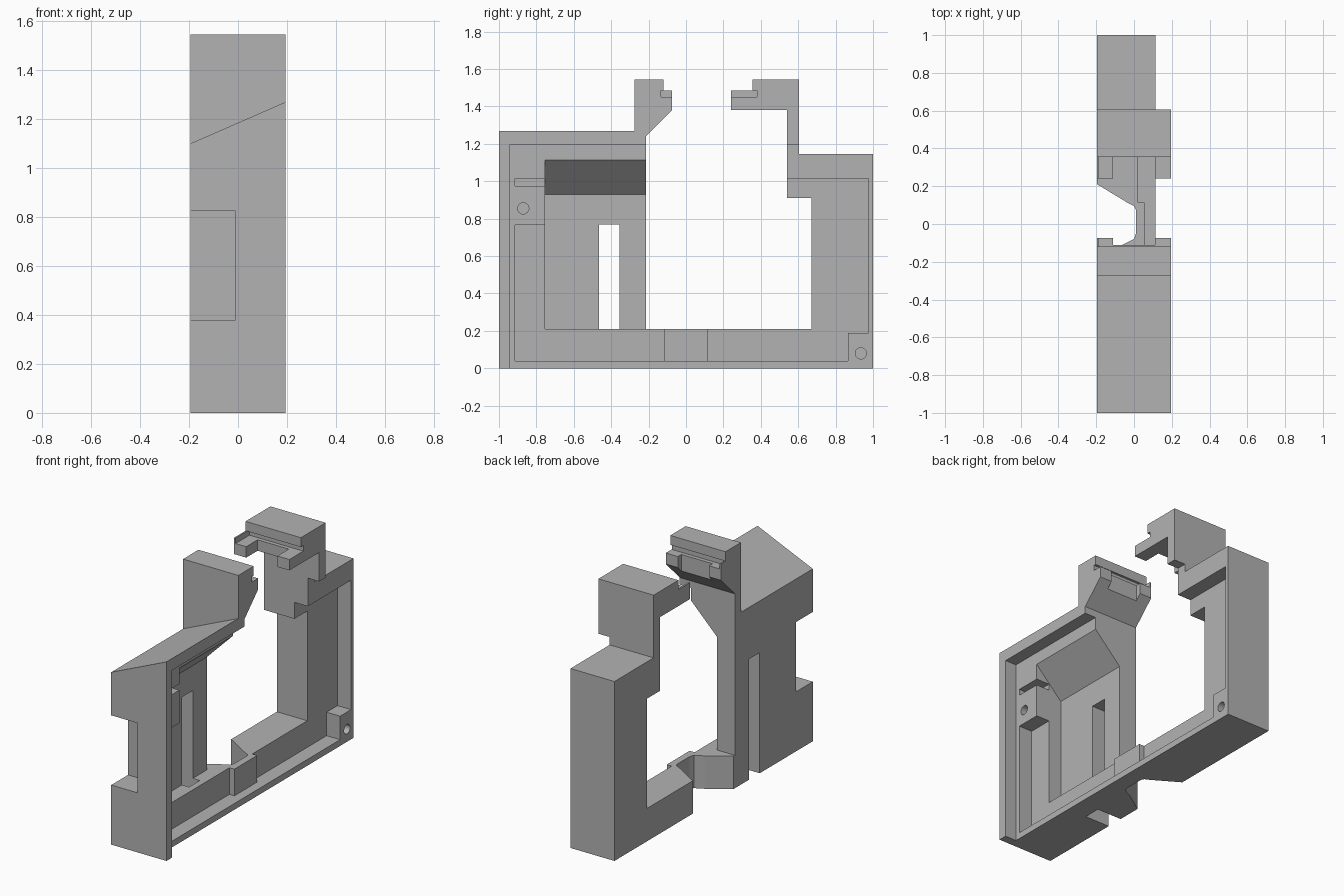
import bpy, bmesh, math
from mathutils import Vector

if "Cube" in bpy.data.objects:
    bpy.data.objects.remove(bpy.data.objects["Cube"], do_unlink=True)

grey = bpy.data.materials.new("plain_grey")
grey.use_nodes = True
COLOUR = (0.45, 0.45, 0.45, 1)
grey.diffuse_color = COLOUR
grey.node_tree.nodes["Principled BSDF"].inputs["Base Color"].default_value = COLOUR

HALF = 0.195     # half thickness
PLATE = 0.115    # main plate surface
FLOOR = 0.02     # pocket floor
OUT = 0.3        # cutters overshoot to here


def prism(name, profile, axis, lo, hi):
    """Extrude a 2D profile along an axis; the profile uses the other two axes in order."""
    def place(p, t):
        c = list(p)
        c.insert("xyz".index(axis), t)
        return Vector(c)
    bm = bmesh.new()
    face = bm.faces.new([bm.verts.new(place(p, lo)) for p in profile])
    step = place((0, 0), hi) - place((0, 0), lo)
    ext = bmesh.ops.extrude_face_region(bm, geom=[face])
    moved = [g for g in ext["geom"] if isinstance(g, bmesh.types.BMVert)]
    bmesh.ops.translate(bm, vec=step, verts=moved)
    if len(bm.faces) < len(profile) + 2:
        bm.faces.new(list(bm.verts)[:len(profile)])
    bmesh.ops.recalc_face_normals(bm, faces=bm.faces)
    mesh = bpy.data.meshes.new(name)
    bm.to_mesh(mesh)
    bm.free()
    mesh.materials.append(grey)
    obj = bpy.data.objects.new(name, mesh)
    bpy.context.collection.objects.link(obj)
    return obj


def box(name, x, y, z):
    return prism(name, [(y[0], z[0]), (y[1], z[0]), (y[1], z[1]), (y[0], z[1])], "x", *x)


def combine(target, tool, operation="DIFFERENCE"):
    mod = target.modifiers.new(tool.name, "BOOLEAN")
    mod.operation, mod.object, mod.solver = operation, tool, "EXACT"
    bpy.context.view_layer.objects.active = target
    bpy.ops.object.modifier_apply(modifier=mod.name)
    bpy.data.objects.remove(tool, do_unlink=True)


# Open C-shaped frame with the two top brackets
frame = prism("bracket_frame", [
    (-1, 0), (1, 0), (1, 1.145), (.605, 1.145), (.605, 1.545), (.355, 1.545),
    (.355, 1.485), (.24, 1.485), (.24, 1.38), (.54, 1.38), (.54, .91), (.67, .91),
    (.67, .21), (-.215, .21), (-.215, 1.24), (-.075, 1.38), (-.075, 1.485),
    (-.12, 1.485), (-.12, 1.545), (-.275, 1.545), (-.275, 1.27), (-1, 1.27)],
    "x", -HALF, HALF)

cutters = [
    # Step that leaves a lip along the front and top
    box("lip_step", (PLATE, OUT), (-.945, 1.1), (-.1, 1.195)),
    # Sloping front roof
    prism("roof_slope", [(-OUT, 1.054), (OUT, 1.316), (OUT, 1.45), (-OUT, 1.45)],
          "y", -1.1, -.275),
    # Notch in the front edge
    box("front_notch", (-OUT, -.01), (-1.1, -.83), (.38, .825)),
    # Shallow pocket running around the frame
    prism("rim_pocket", [
        (-.915, .04), (.865, .04), (.865, .19), (.975, .19), (.975, 1.015), (.5, 1.015),
        (.5, .4), (-.7, .4), (-.7, .765), (-.915, .765)], "x", FLOOR, OUT),
    box("upper_slot", (FLOOR, OUT), (-.915, -.7), (.975, 1.015)),
    # Deep pocket with a ramp at its top
    prism("deep_pocket", [(-.07, .21), (OUT, .21), (OUT, 1.115), (PLATE, 1.115), (-.07, .93)],
          "y", -.755, -.15),
    # Channel in the outer side
    box("side_channel", (-OUT, -.02), (-.465, -.355), (-.1, .77)),
    # Flared cutout through the bottom bar
    prism("bar_cutout", [
        (-OUT, .21), (-HALF, .21), (-.03, .11), (0, .095), (.01, .075), (.01, -.05),
        (0, -.08), (-.06, -.11), (-HALF, -.2), (-OUT, -.2)], "z", -.1, .3),
    # Gaps between the bracket tabs, and the sliding groove
    box("front_tab_gap", (-.11, .11), (-.11, 0), (1.3, 1.52)),
    box("back_tab_gap", (-.11, .11), (.2, .355), (1.3, 1.52)),
    box("slide_groove", (-.185, OUT), (-.135, .38), (1.45, 1.485)),
]
# Screw holes
for y, z in ((-.87, .855), (.935, .08)):
    ring = [(y + .03 * math.cos(a * math.tau / 24), z + .03 * math.sin(a * math.tau / 24))
            for a in range(24)]
    cutters.append(prism("screw_hole", ring, "x", FLOOR, OUT))

for cutter in cutters:
    combine(frame, cutter)

# Raised pad in the middle of the bottom bar
combine(frame, box("centre_pad", (.012, .055), (-.115, .115), (.02, .21)), "UNION")
